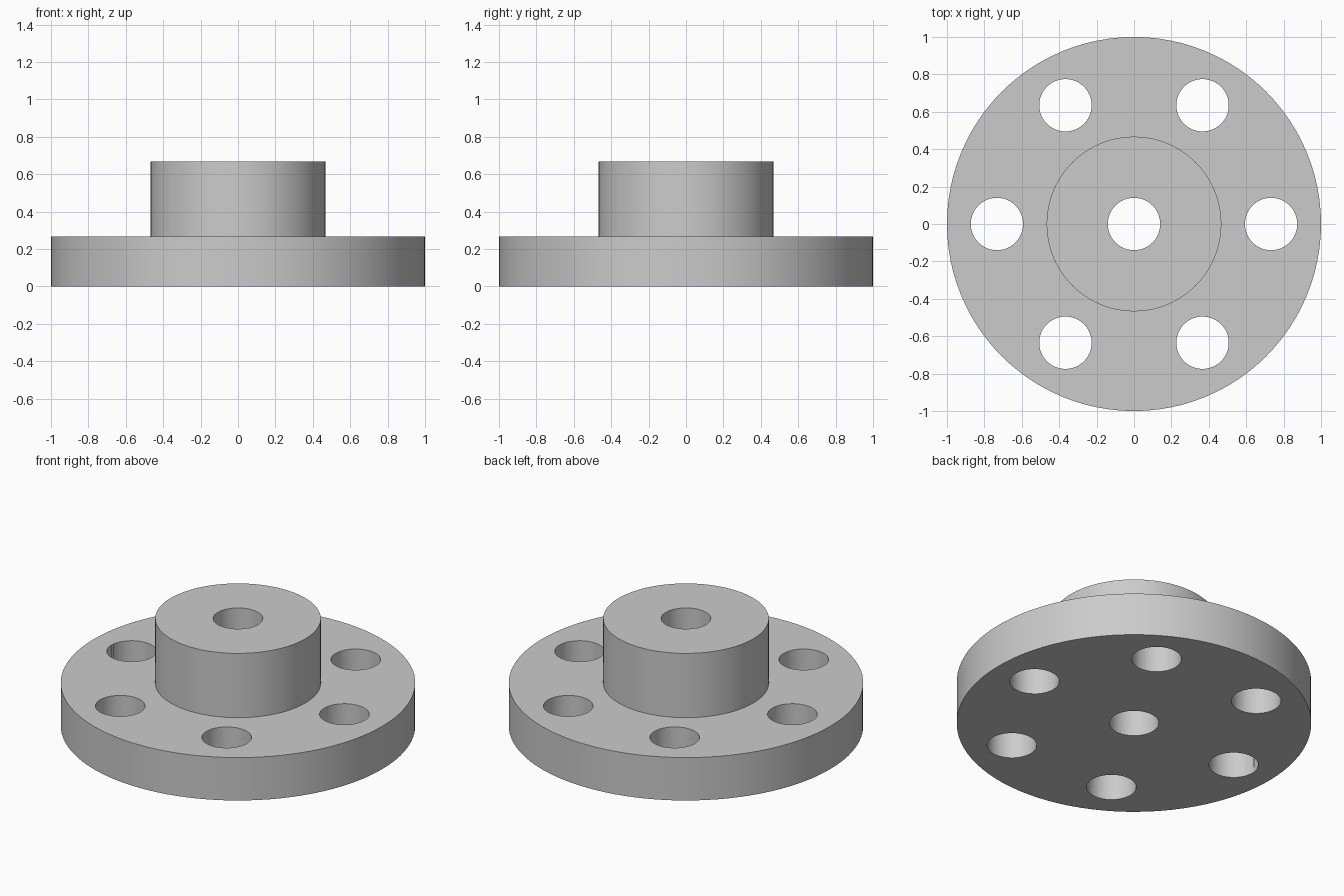
import bpy
import bmesh
from math import cos, sin, pi, radians

SEGMENTS = 96
OUTER_R, HUB_R, HOLE_R = 1.0, 0.467, 0.14
PLATE_H, TOTAL_H = 0.267, 0.667
BOLT_RING_R, BOLT_COUNT = 0.733, 6

if "Cube" in bpy.data.objects:
    bpy.data.objects.remove(bpy.data.objects["Cube"], do_unlink=True)

# Plain grey metal
metal = bpy.data.materials.new("grey_metal")
metal.use_nodes = True
colour = (0.6, 0.6, 0.6, 1)
metal.diffuse_color = colour
metal.node_tree.nodes["Principled BSDF"].inputs["Base Color"].default_value = colour


def add_lathe(name, profile):
    """Spin a closed (radius, height) profile around the z axis."""
    bm = bmesh.new()
    rings = []
    for i in range(SEGMENTS):
        a = 2 * pi * i / SEGMENTS
        rings.append([bm.verts.new((r * cos(a), r * sin(a), z)) for r, z in profile])
    n = len(profile)
    for i, ring in enumerate(rings):
        following = rings[(i + 1) % SEGMENTS]
        for j in range(n):
            k = (j + 1) % n
            bm.faces.new((ring[j], following[j], following[k], ring[k]))
    bmesh.ops.recalc_face_normals(bm, faces=bm.faces)
    mesh = bpy.data.meshes.new(name)
    bm.to_mesh(mesh)
    bm.free()
    obj = bpy.data.objects.new(name, mesh)
    bpy.context.collection.objects.link(obj)
    mesh.materials.append(metal)
    return obj


# Flange plate, hub and central bore in one turned body
flange = add_lathe("hub_flange", [
    (HOLE_R, 0), (OUTER_R, 0), (OUTER_R, PLATE_H),
    (HUB_R, PLATE_H), (HUB_R, TOTAL_H), (HOLE_R, TOTAL_H),
])

# Ring of bolt holes drilled through the plate
bpy.context.view_layer.objects.active = flange
for i in range(BOLT_COUNT):
    a = 2 * pi * i / BOLT_COUNT
    bpy.ops.mesh.primitive_cylinder_add(
        vertices=SEGMENTS // 2, radius=HOLE_R, depth=2 * PLATE_H,
        location=(BOLT_RING_R * cos(a), BOLT_RING_R * sin(a), PLATE_H / 2))
    drill = bpy.context.object
    drill.name = "bolt_hole_cutter"
    drill.hide_render = True
    drill.data.materials.append(metal)
    cut = flange.modifiers.new("bolt_hole", 'BOOLEAN')
    cut.operation = 'DIFFERENCE'
    cut.solver = 'EXACT'
    cut.object = drill
    bpy.context.view_layer.objects.active = flange
    bpy.ops.object.modifier_apply(modifier=cut.name)
    bpy.data.objects.remove(drill, do_unlink=True)

# Smooth round walls, crisp rims
bpy.ops.object.select_all(action='DESELECT')
flange.select_set(True)
bpy.context.view_layer.objects.active = flange
bpy.ops.object.shade_smooth_by_angle(angle=radians(30))
